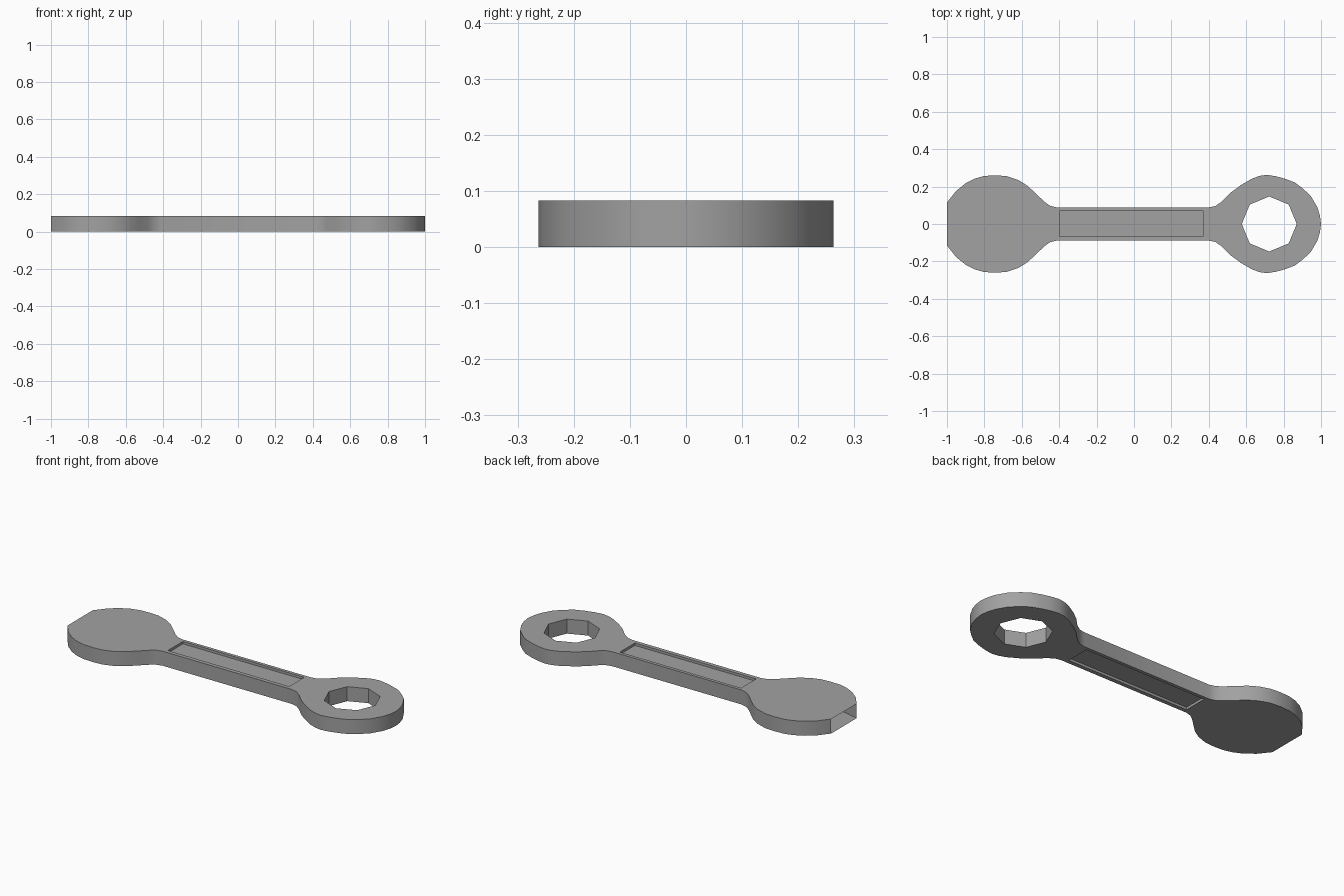
import bpy, bmesh
from math import radians, cos, sin, pi

if "Cube" in bpy.data.objects:
    bpy.data.objects.remove(bpy.data.objects["Cube"])

H = 0.083        # thickness
DEPTH = 0.014    # handle panel recess

# upper half of the outline, from the jaw mouth to the ring tip
half = [(-1, .115), (-.95, .178), (-.9, .218), (-.85, .243), (-.8, .257), (-.74, .26),
        (-.68, .256), (-.62, .236), (-.57, .205), (-.525, .163), (-.48, .12), (-.45, .098),
        (-.415, .089), (.4, .089), (.435, .096), (.47, .12), (.52, .17), (.57, .207),
        (.63, .242), (.67, .257), (.71, .263), (.76, .255), (.81, .241), (.86, .222),
        (.9, .192), (.945, .15), (.98, .09), (.994, .045)]
outline = half + [(1, 0)] + [(x, -y) for x, y in reversed(half)]
octagon = [(.723 + .147 * cos(i * pi / 4), .147 * sin(i * pi / 4)) for i in range(8)]
panel = [(-.398, -.066), (.37, -.066), (.37, .07), (-.398, .07)]
jaw_half = [(-1, .115), (-.86, .148), (-.65, .11)]
jaw = jaw_half + [(-.59, 0)] + [(x, -y) for x, y in reversed(jaw_half)]

steel = bpy.data.materials.new("dark_steel")
steel.diffuse_color = (0.36, 0.36, 0.36, 1)
steel.use_nodes = True
steel.node_tree.nodes["Principled BSDF"].inputs["Base Color"].default_value = steel.diffuse_color


def ring(bm, pts, z):
    return [bm.verts.new((x, y, z)) for x, y in pts]


def loop_edges(bm, vs):
    return [bm.edges.new((vs[i], vs[(i + 1) % len(vs)])) for i in range(len(vs))]


def wall(bm, a, b, closed=True, flip=False):
    n = len(a)
    for i in range(n if closed else n - 1):
        j = (i + 1) % n
        f = [a[i], a[j], b[j], b[i]]
        bm.faces.new(f[::-1] if flip else f)


def finish(bm, name):
    me = bpy.data.meshes.new(name)
    bm.to_mesh(me)
    bm.free()
    me.materials.append(steel)
    ob = bpy.data.objects.new(name, me)
    bpy.context.collection.objects.link(ob)
    bpy.ops.object.select_all(action='DESELECT')
    ob.select_set(True)
    bpy.context.view_layer.objects.active = ob
    bpy.ops.object.shade_smooth_by_angle(angle=radians(30))
    return ob


# wrench body: two flat caps with ring hole and recessed handle panels
bm = bmesh.new()
caps = []
for z, inner, up in ((0, DEPTH, -1), (H, H - DEPTH, 1)):
    o, h, p = (ring(bm, s, z) for s in (outline, octagon, panel))
    edges = sum((loop_edges(bm, s) for s in (o, h, p)), [])
    bmesh.ops.triangle_fill(bm, edges=edges, use_beauty=True, normal=(0, 0, up))
    for f in bm.faces:
        if abs(f.calc_center_median().z - z) < 1e-6:
            f.normal_update()
            if f.normal.z * up < 0:
                f.normal_flip()
    q = ring(bm, panel, inner)
    wall(bm, p, q, flip=(up > 0))
    bm.faces.new(q if up > 0 else q[::-1])
    caps.append((o, h))
(o0, h0), (o1, h1) = caps
# outer rim stays open at the jaw mouth
wall(bm, o0, o1, closed=False, flip=True)
wall(bm, h0, h1, flip=True)
finish(bm, "wrench_body")

# inner wall of the jaw, seen through the mouth
bm = bmesh.new()
wall(bm, ring(bm, jaw, 0.0005), ring(bm, jaw, H - 0.0005), closed=False)
finish(bm, "jaw_inner_wall")
